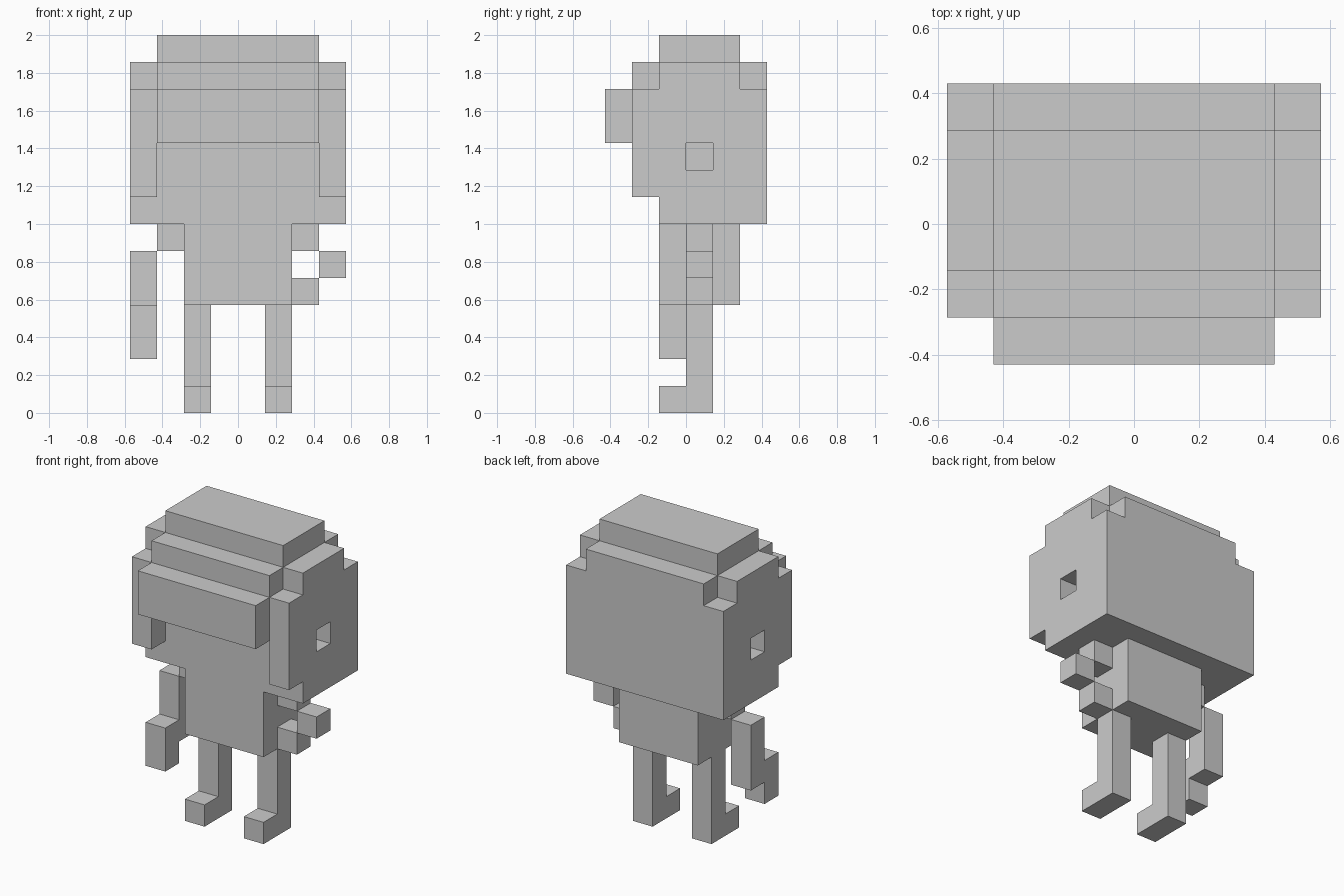
import bpy, bmesh
from itertools import product
from mathutils import Vector

if "Cube" in bpy.data.objects:
    bpy.data.objects.remove(bpy.data.objects["Cube"])

U = 1 / 7  # one block of the grid


def block(x0, x1, y0, y1, z0, z1):
    """All grid cells inside a box given in block units."""
    return set(product(range(x0, x1), range(y0, y1), range(z0, z1)))


def mirror(cells):
    return cells | {(-1 - x, y, z) for x, y, z in cells}


parts = {
    # skull with stepped crown, protruding side locks and ear holes
    "head": (block(-4, 4, -1, 3, 7, 12)
             | block(-4, 4, -1, 2, 12, 13)
             | block(-3, 3, -2, 3, 12, 13)
             | block(-3, 3, -1, 2, 13, 14)
             | block(-3, 3, -2, -1, 10, 12)
             | mirror(block(3, 4, -2, -1, 8, 12))) - mirror(block(3, 4, 0, 1, 9, 10)),
    # brow band across the front
    "visor": block(-3, 3, -3, -2, 10, 12),
    "torso": block(-2, 2, -1, 2, 4, 7),
    # arm bent with the hand on the hip
    "bent_arm": block(2, 3, 0, 1, 6, 7) | block(3, 4, 0, 1, 5, 6) | block(2, 3, 0, 1, 4, 5),
    # arm hanging down with the forearm forward
    "hanging_arm": (block(-3, -2, 0, 1, 6, 7) | block(-4, -3, 0, 1, 3, 6)
                    | block(-4, -3, -1, 0, 2, 4)),
    # legs with feet pointing forward
    "legs": mirror(block(1, 2, 0, 1, 0, 4) | block(1, 2, -1, 0, 0, 1)),
}
solid = set().union(*parts.values())


def build(name, cells):
    """Skin the cells, leaving out faces hidden against other blocks."""
    bm = bmesh.new()
    for cell in sorted(cells):
        for axis, side in product(range(3), (-1, 1)):
            near = list(cell)
            near[axis] += side
            if tuple(near) in solid:
                continue
            n, a, b = Vector(), Vector(), Vector()
            n[axis] = side / 2
            a[(axis + 1) % 3] = 0.5
            b[(axis + 2) % 3] = 0.5 * side
            c = Vector(cell) + Vector((0.5, 0.5, 0.5)) + n
            bm.faces.new([bm.verts.new(p * U) for p in (c - a - b, c + a - b, c + a + b, c - a + b)])
    bmesh.ops.remove_doubles(bm, verts=bm.verts, dist=1e-4)
    bmesh.ops.dissolve_limit(bm, angle_limit=0.01, verts=bm.verts, edges=bm.edges)
    mesh = bpy.data.meshes.new(name)
    bm.to_mesh(mesh)
    bm.free()
    bpy.context.collection.objects.link(bpy.data.objects.new(name, mesh))


for name, cells in parts.items():
    build(name, cells)
